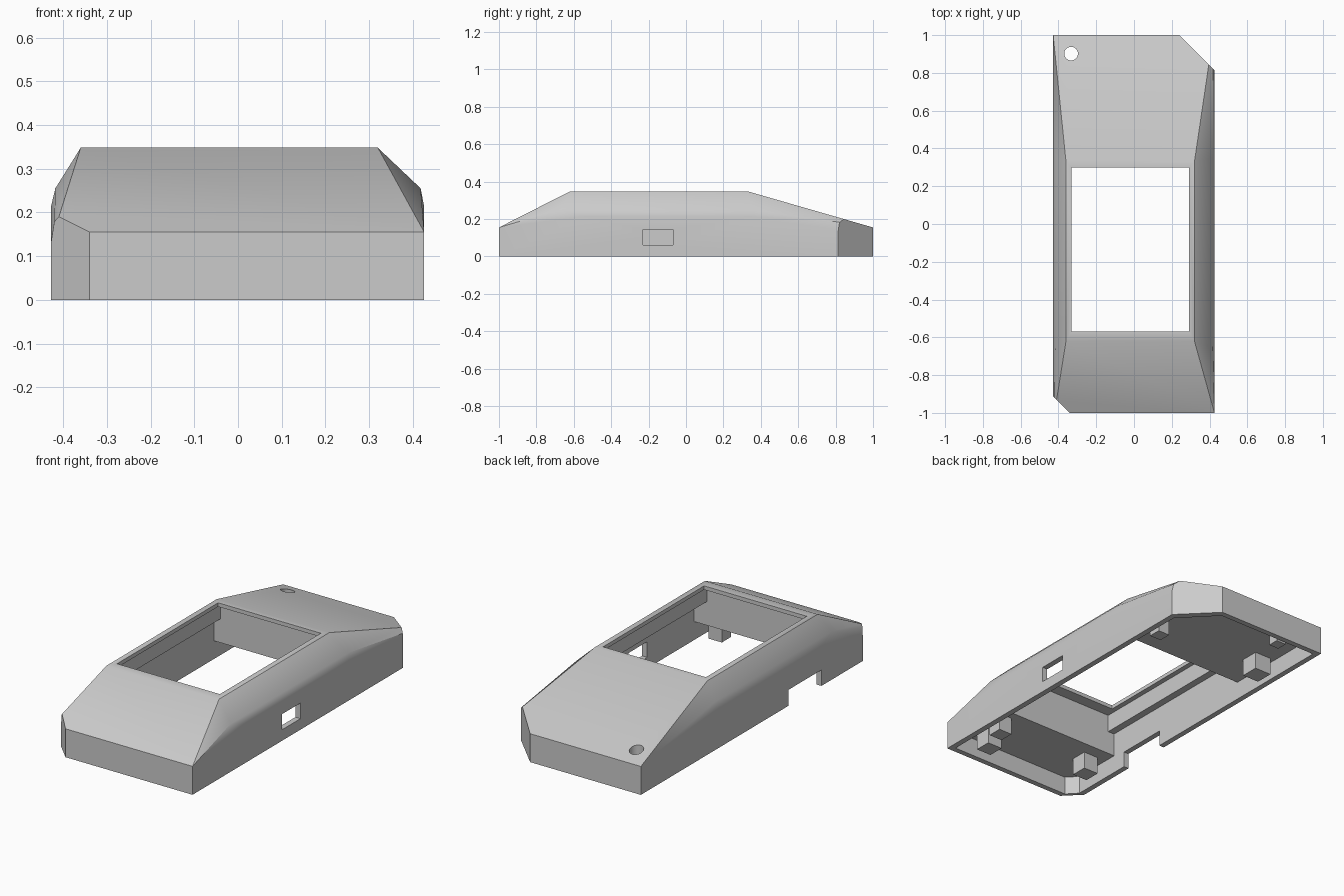
import bpy, bmesh, math
from mathutils import Vector

cube = bpy.data.objects.get("Cube")
if cube:
    bpy.data.objects.remove(cube)

grey = bpy.data.materials.new("light_grey_plastic")
grey.use_nodes = True
grey.diffuse_color = (0.6, 0.6, 0.6, 1)
grey.node_tree.nodes["Principled BSDF"].inputs["Base Color"].default_value = (0.6, 0.6, 0.6, 1)


def make_object(name, bm):
    bmesh.ops.recalc_face_normals(bm, faces=bm.faces)
    mesh = bpy.data.meshes.new(name)
    bm.to_mesh(mesh)
    bm.free()
    mesh.materials.append(grey)
    obj = bpy.data.objects.new(name, mesh)
    bpy.context.collection.objects.link(obj)
    return obj


def hull(points):
    bm = bmesh.new()
    for p in points:
        bm.verts.new(p)
    result = bmesh.ops.convex_hull(bm, input=bm.verts)
    spare = {v for v in result["geom_interior"] + result["geom_unused"]
             if isinstance(v, bmesh.types.BMVert)}
    bmesh.ops.delete(bm, geom=list(spare), context="VERTS")
    return bm


def prism(outline, z0, z1):
    return make_object("cutter", hull([(x, y, z) for x, y in outline for z in (z0, z1)]))


def box(x0, x1, y0, y1, z0, z1):
    return prism([(x0, y0), (x1, y0), (x1, y1), (x0, y1)], z0, z1)


def boolean(target, tools, operation):
    for tool in tools:
        mod = target.modifiers.new("boolean", "BOOLEAN")
        mod.operation = operation
        mod.solver = "EXACT"
        mod.object = tool
        bpy.context.view_layer.update()
        deps = bpy.context.evaluated_depsgraph_get()
        mesh = bpy.data.meshes.new_from_object(target.evaluated_get(deps))
        target.modifiers.clear()
        target.data = mesh
        bpy.data.objects.remove(tool)


# Outer body: flat top, sloping ends and bulging sides
LEFT, RIGHT = -0.428, 0.426
points = [(x, y, 0) for x in (LEFT, RIGHT) for y in (-1, 1)]
points += [(x, y, 0.348) for x in (-0.36, 0.32) for y in (-0.62, 0.33)]
points += [(RIGHT, -1, 0.155), (0.419, 1, 0.155), (RIGHT, 1, 0.11),
           (LEFT, 1, 0.155), (-0.421, -1, 0.155), (LEFT, -1, 0.11)]
for x_shoulder, x_wall in ((-0.418, LEFT), (0.418, RIGHT)):
    points += [(x_shoulder, y, 0.255) for y in (-0.66, 0.35)]
    points += [(x_wall, y, 0.213) for y in (-0.55, 0.35)]
bm = hull(points)

# Slice off two opposite corners
for corner, direction in (((-0.34, -1, 0), (-1, -1, 0)), ((0.24, 1, 0), (1, 1, 0))):
    bmesh.ops.bisect_plane(bm, geom=bm.verts[:] + bm.edges[:] + bm.faces[:],
                           plane_co=corner, plane_no=Vector(direction).normalized(),
                           clear_outer=True)
    coords = [v.co.copy() for v in bm.verts]
    bm.free()
    bm = hull(coords)
bmesh.ops.dissolve_limit(bm, angle_limit=math.radians(0.5), verts=bm.verts, edges=bm.edges)
shell = make_object("case_shell", bm)

# Hollow underside: shallow ends, deep middle, window and openings
inner = [(-0.398, -0.915), (-0.345, -0.97), (0.395, -0.97),
         (0.395, 0.79), (0.22, 0.97), (-0.398, 0.97)]
hole = [(-0.333 + 0.036 * math.cos(a * math.tau / 32),
         0.902 + 0.036 * math.sin(a * math.tau / 32)) for a in range(32)]
boolean(shell, [
    prism(inner, -0.1, 0.1),
    box(-0.398, 0.395, -0.635, 0.36, -0.12, 0.23),
    box(-0.358, 0.318, -0.635, 0.36, -0.13, 0.327),
    box(-0.33, 0.29, -0.57, 0.3, 0.2, 0.5),
    prism(hole, -0.14, 0.5),
    box(0.36, 0.5, -0.23, -0.07, 0.06, 0.145),
    box(-0.5, -0.36, -0.555, -0.27, -0.15, 0.087),
], "DIFFERENCE")

# Small mounting posts hanging from the end ceilings
posts = [(0.25, -0.87, 0.045), (0.3, -0.72, 0.04), (-0.3, -0.75, 0.045),
         (-0.32, 0.61, 0.05), (0.33, 0.6, 0.035), (-0.2, 0.92, 0.03)]
boolean(shell, [box(x - r, x + r, y - r, y + r, 0.005, 0.12)
                for x, y, r in posts], "UNION")

# Smooth the soft shoulders, keep real edges crisp
bpy.ops.object.select_all(action="DESELECT")
shell.select_set(True)
bpy.context.view_layer.objects.active = shell
bpy.ops.object.shade_smooth_by_angle(angle=math.radians(36))
